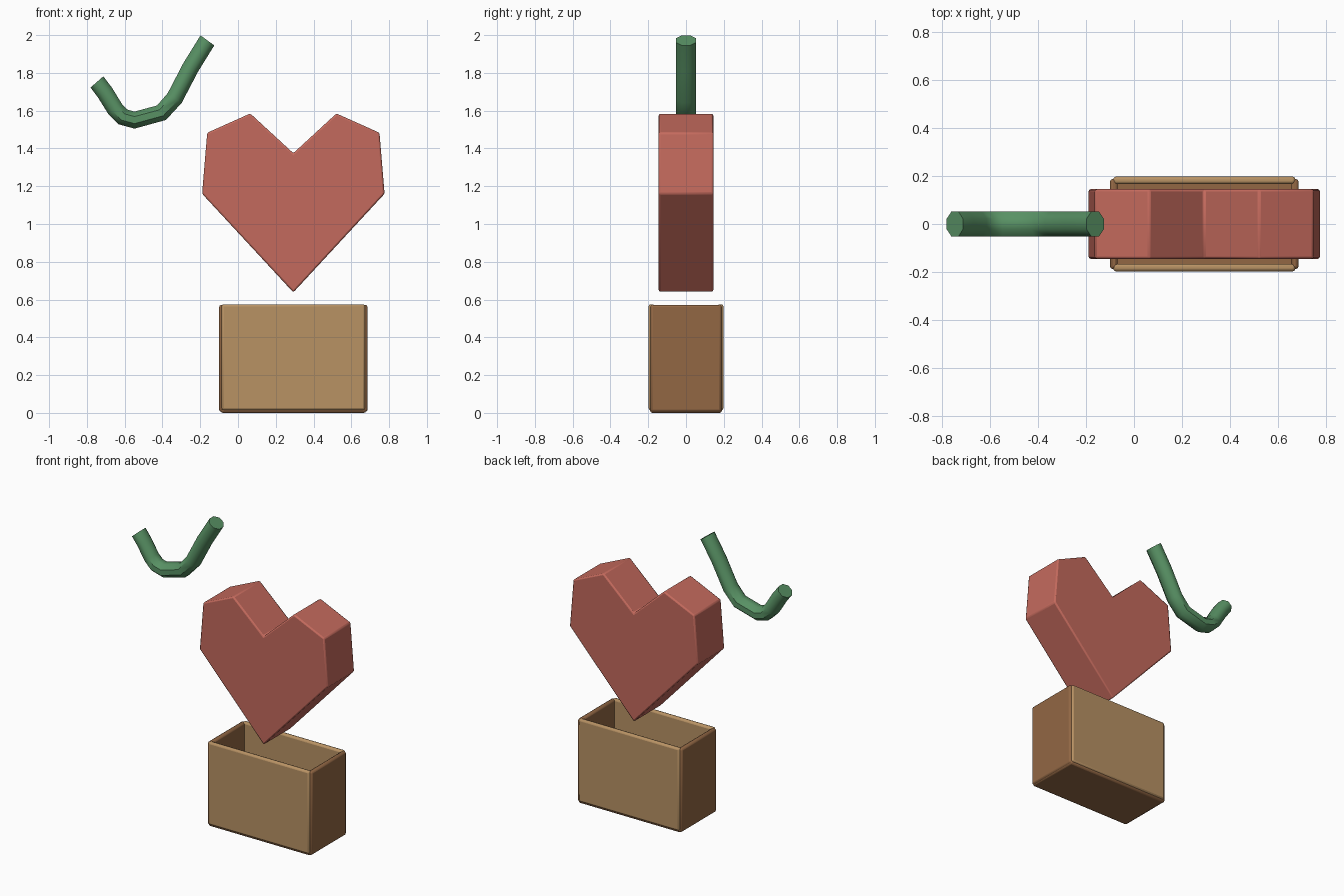
import bpy, bmesh, math
from mathutils import Vector

if "Cube" in bpy.data.objects:
    bpy.data.objects.remove(bpy.data.objects["Cube"])


def material(name, rgb):
    m = bpy.data.materials.new(name)
    lin = [(c / 255 / 12.92 if c < 11 else ((c / 255 + 0.055) / 1.055) ** 2.4) for c in rgb]
    m.diffuse_color = (*lin, 1)
    m.use_nodes = True
    m.node_tree.nodes["Principled BSDF"].inputs["Base Color"].default_value = m.diffuse_color
    return m


RED = material("heart red", (196, 106, 93))
TAN = material("light wood", (184, 146, 100))
BROWN = material("dark wood", (146, 103, 68))
GREEN = material("stem green", (88, 145, 100))


def finish(name, bm, mat, bevel=0.0, smooth=30):
    bmesh.ops.recalc_face_normals(bm, faces=bm.faces)
    me = bpy.data.meshes.new(name)
    bm.to_mesh(me)
    bm.free()
    me.materials.append(mat)
    ob = bpy.data.objects.new(name, me)
    bpy.context.collection.objects.link(ob)
    if bevel:
        mod = ob.modifiers.new("bevel", 'BEVEL')
        mod.width, mod.segments = bevel, 2
        mod.limit_method = 'ANGLE'
    bpy.ops.object.select_all(action='DESELECT')
    ob.select_set(True)
    bpy.context.view_layer.objects.active = ob
    bpy.ops.object.shade_smooth_by_angle(angle=math.radians(smooth))
    return ob


def box(name, lo, hi, mat):
    bm = bmesh.new()
    bmesh.ops.create_cube(bm, size=1)
    for v in bm.verts:
        v.co = [a + (b - a) * (c + 0.5) for a, b, c in zip(lo, hi, v.co)]
    return finish(name, bm, mat, 0.012)


# open planter: light long walls, dark end walls and floor
CX = 0.293
box("front_wall", (CX - 0.38, -0.198, 0.014), (CX + 0.38, -0.166, 0.575), TAN)
box("back_wall", (CX - 0.38, 0.166, 0.014), (CX + 0.38, 0.198, 0.575), TAN)
box("left_wall", (CX - 0.393, -0.188, 0.006), (CX - 0.361, 0.188, 0.572), BROWN)
box("right_wall", (CX + 0.361, -0.188, 0.006), (CX + 0.393, 0.188, 0.572), BROWN)
box("floor", (CX - 0.385, -0.19, 0), (CX + 0.385, 0.19, 0.035), BROWN)

# faceted heart: half outline mirrored, then extruded through its depth
half = [(0.228, 1.585), (0.456, 1.483), (0.483, 1.16)]
outline = [(0, 1.375)] + half + [(0, 0.638)] + [(-x, z) for x, z in reversed(half)]
bm = bmesh.new()
face = bm.faces.new([bm.verts.new((CX + x, -0.145, z)) for x, z in outline])
ext = bmesh.ops.extrude_face_region(bm, geom=[face])
for v in ext["geom"]:
    if isinstance(v, bmesh.types.BMVert):
        v.co.y = 0.145
finish("heart", bm, RED, 0.009)

# bent stem: octagonal rings along a path
path = [(-0.747, 1.752), (-0.705, 1.697), (-0.65, 1.608), (-0.61, 1.567), (-0.548, 1.55),
        (-0.405, 1.589), (-0.335, 1.667), (-0.25, 1.83), (-0.162, 1.972)]
pts = [Vector((x, 0, z)) for x, z in path]
bm = bmesh.new()
rings = []
for i, p in enumerate(pts):
    d_in = (p - pts[i - 1]).normalized() if i else Vector((0.7, 0, -0.71))
    d_out = (pts[i + 1] - p).normalized() if i < len(pts) - 1 else Vector((0.65, 0, 0.76))
    t = (d_in + d_out).normalized()
    side = Vector((t.z, 0, -t.x))
    r = 0.054 if 0 < i < len(pts) - 1 else 0.05
    r = 0.053
    angles = [math.pi / 8 + k * math.pi / 4 for k in range(8)]
    rings.append([bm.verts.new(p + side * (r * 0.92 * math.cos(a)) + Vector((0, r * 1.08 * math.sin(a), 0)))
                  for a in angles])
for a, b in zip(rings, rings[1:]):
    for k in range(8):
        bm.faces.new((a[k], a[(k + 1) % 8], b[(k + 1) % 8], b[k]))
bm.faces.new(rings[0])
bm.faces.new(rings[-1])
finish("stem", bm, GREEN, 0, 50)
